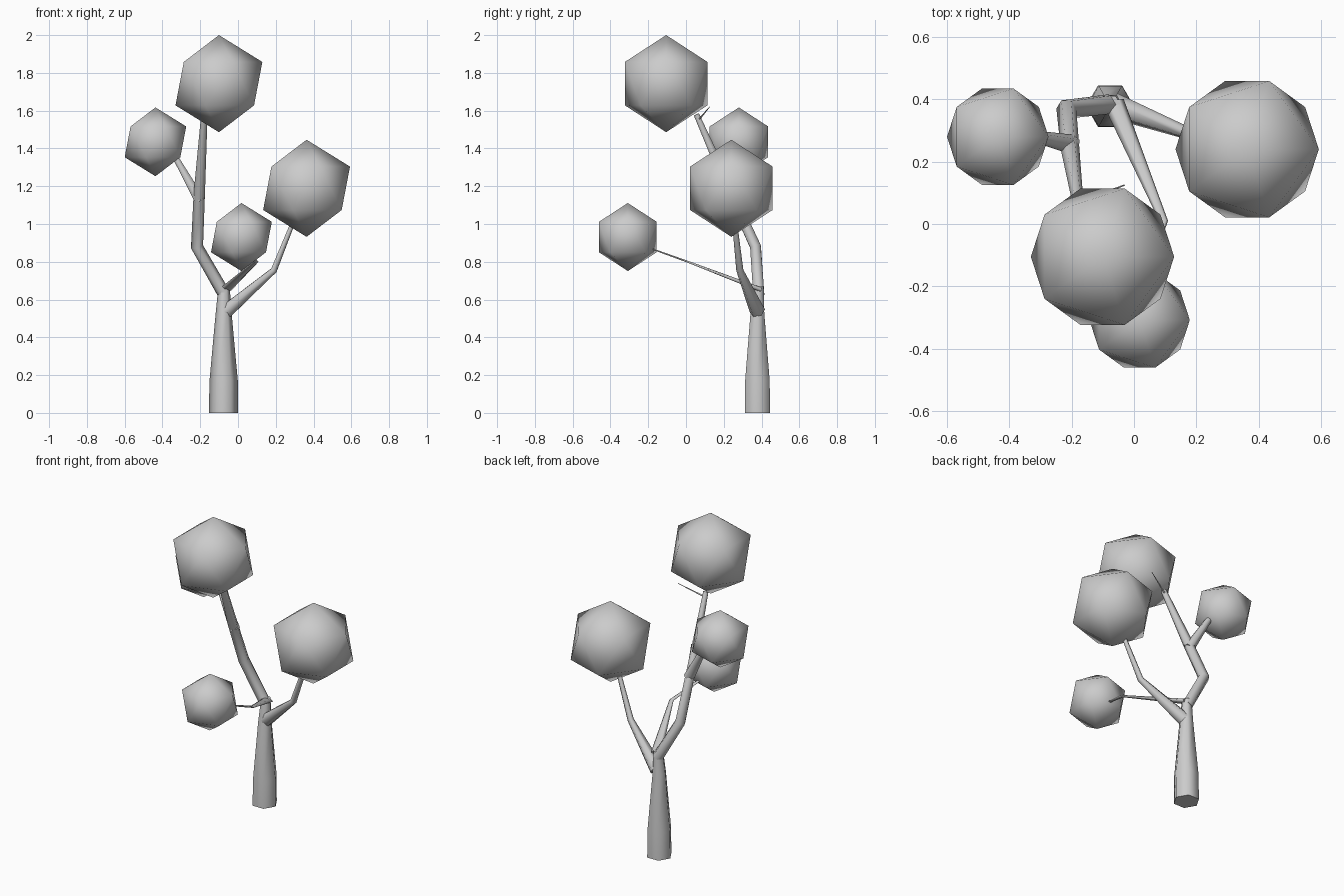
import bpy, bmesh, math
from mathutils import Vector

if "Cube" in bpy.data.objects:
    bpy.data.objects.remove(bpy.data.objects["Cube"])


def tube(name, points, sides=6, flat=1.0, ref=(1, 0, 0)):
    """Tapered limb through (x, y, z, radius) points; flat squashes it across ref."""
    bm = bmesh.new()
    pts = [Vector(p[:3]) for p in points]
    rings = []
    for i, p in enumerate(pts):
        t = Vector((0, 0, 0))
        if i > 0:
            t += (p - pts[i - 1]).normalized()
        if i < len(pts) - 1:
            t += (pts[i + 1] - p).normalized()
        t.normalize()
        u = Vector(ref)
        u = (u - t * u.dot(t)).normalized()
        v = t.cross(u)
        r = points[i][3]
        ring = []
        for k in range(sides):
            a = 2 * math.pi * k / sides
            ring.append(bm.verts.new(p + u * r * math.cos(a) + v * r * flat * math.sin(a)))
        rings.append(ring)
    for a, b in zip(rings, rings[1:]):
        for k in range(sides):
            n = (k + 1) % sides
            bm.faces.new((a[k], a[n], b[n], b[k])).smooth = True
    bm.faces.new(rings[0][::-1])
    bm.faces.new(rings[-1])
    me = bpy.data.meshes.new(name)
    bm.to_mesh(me)
    bm.free()
    ob = bpy.data.objects.new(name, me)
    bpy.context.collection.objects.link(ob)
    # level the trunk foot so it sits on the ground
    if pts[0].z == 0:
        for k in range(sides):
            me.vertices[k].co.z = 0
    return ob


# trunk
tube("trunk", [(-0.077, 0.378, 0, 0.077), (-0.076, 0.378, 0.17, 0.075),
               (-0.076, 0.378, 0.53, 0.042), (-0.074, 0.385, 0.67, 0.030)])

# limbs
tube("main_branch", [(-0.074, 0.385, 0.63, 0.034), (-0.217, 0.368, 0.88, 0.033),
                     (-0.205, 0.24, 1.16, 0.030), (-0.178, 0.055, 1.58, 0.017)])
tube("right_branch", [(-0.06, 0.378, 0.54, 0.042), (0.19, 0.285, 0.755, 0.019),
                      (0.30, 0.255, 1.03, 0.013)], ref=(0, 1, 0))
tube("left_branch", [(-0.20, 0.255, 1.12, 0.032), (-0.335, 0.285, 1.36, 0.017)],
     ref=(0, 1, 0))
tube("front_branch", [(-0.065, 0.39, 0.655, 0.034), (0.095, 0.01, 0.80, 0.014),
                      (0.03, -0.19, 0.872, 0.010)], flat=0.4)
tube("twig", [(-0.175, 0.07, 1.555, 0.006), (-0.03, 0.125, 1.62, 0.002)],
     sides=4, ref=(0, 1, 0))

# foliage balls
for name, loc, r in [("top_foliage", (-0.101, -0.105, 1.743), 0.257),
                     ("right_foliage", (0.363, 0.24, 1.189), 0.257),
                     ("left_foliage", (-0.437, 0.28, 1.435), 0.182),
                     ("front_foliage", (0.018, -0.308, 0.931), 0.180)]:
    bpy.ops.mesh.primitive_ico_sphere_add(subdivisions=1, radius=r, location=loc)
    ball = bpy.context.object
    ball.name = name
    bpy.ops.object.shade_smooth()
